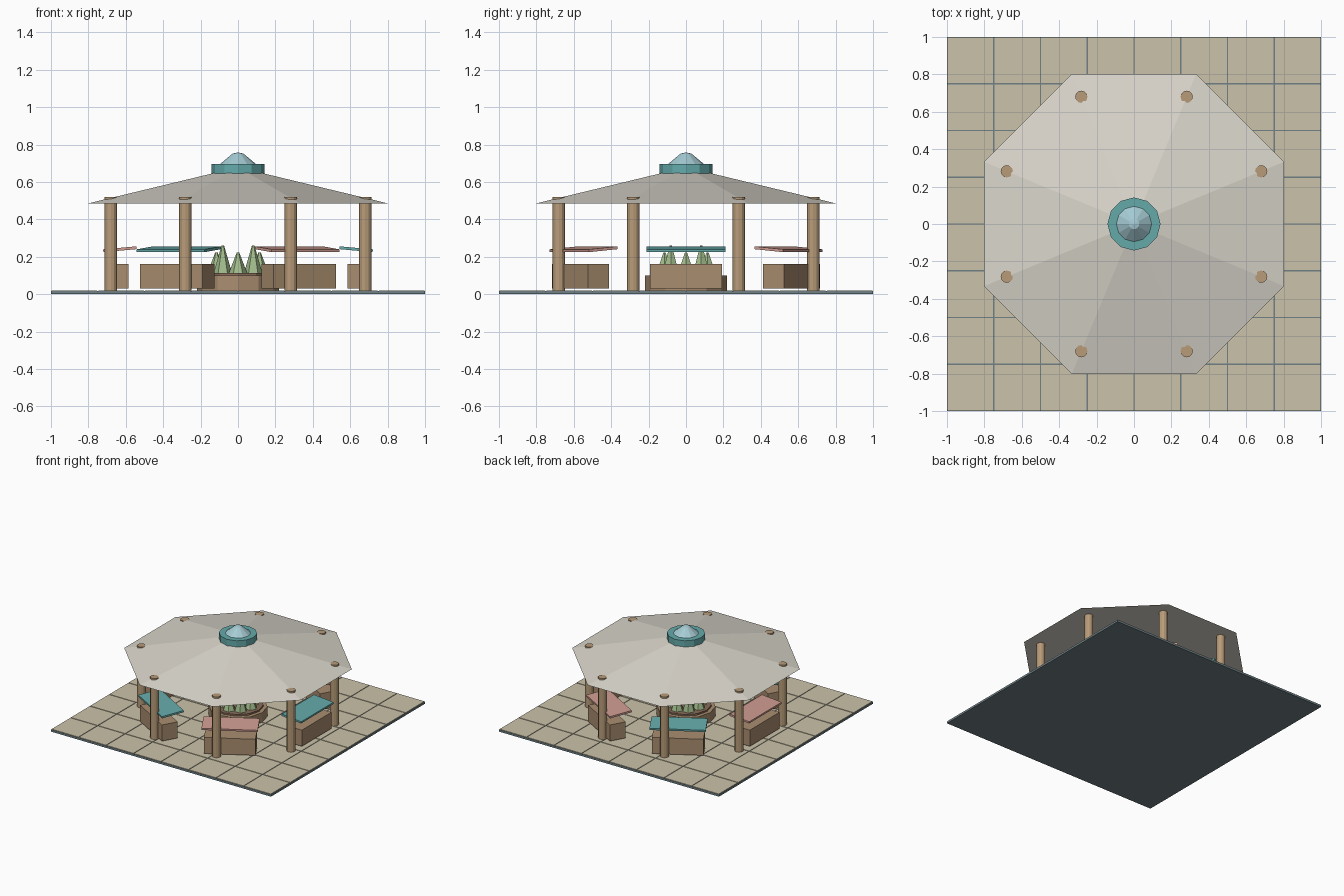
import bpy, bmesh, math
from mathutils import Matrix

if "Cube" in bpy.data.objects:
    bpy.data.objects.remove(bpy.data.objects["Cube"])


def material(name, rgb):
    m = bpy.data.materials.new(name)
    m.diffuse_color = (*rgb, 1)
    m.use_nodes = True
    m.node_tree.nodes["Principled BSDF"].inputs["Base Color"].default_value = m.diffuse_color
    return m


SLATE = material("slate", (0.16, 0.22, 0.24))
SAND = material("sand", (0.60, 0.54, 0.40))
CANVAS = material("canvas", (0.70, 0.67, 0.60))
WOOD = material("wood", (0.48, 0.33, 0.19))
BOX = material("box_wood", (0.40, 0.27, 0.16))
SOIL = material("soil", (0.25, 0.15, 0.10))
TEAL = material("teal", (0.13, 0.40, 0.40))
PINK = material("pink", (0.62, 0.33, 0.28))
GLASS = material("glass", (0.38, 0.60, 0.66))
LEAF = material("leaf", (0.36, 0.50, 0.26))


def finish(name, bm, mat):
    bmesh.ops.recalc_face_normals(bm, faces=bm.faces)
    me = bpy.data.meshes.new(name)
    bm.to_mesh(me)
    bm.free()
    me.materials.append(mat)
    ob = bpy.data.objects.new(name, me)
    bpy.context.collection.objects.link(ob)
    return ob


def box(name, size, mtx, mat):
    bm = bmesh.new()
    bmesh.ops.create_cube(bm, size=1, matrix=mtx @ Matrix.Diagonal((*size, 1)))
    return finish(name, bm, mat)


def cone(name, r1, r2, z0, z1, sides, mat, x=0, y=0, turn=0):
    # regular frustum; turn is the angle of the first vertex
    bm = bmesh.new()
    bottom, top = [], []
    for i in range(sides):
        a = turn + math.tau * i / sides
        c, s = math.cos(a), math.sin(a)
        bottom.append(bm.verts.new((x + r1 * c, y + r1 * s, z0)))
        top.append(bm.verts.new((x + r2 * c, y + r2 * s, z1)))
    for i in range(sides):
        j = (i + 1) % sides
        bm.faces.new((bottom[i], bottom[j], top[j], top[i]))
    bm.faces.new(bottom[::-1])
    bm.faces.new(top)
    return finish(name, bm, mat)


# Paved ground: slab with a grid of thin tiles
box("ground_slab", (2, 2, 0.016), Matrix.Translation((0, 0, 0.008)), SLATE)
bm = bmesh.new()
for i in range(8):
    for j in range(8):
        m = Matrix.Translation((-0.875 + 0.25 * i, -0.875 + 0.25 * j, 0.0175))
        bmesh.ops.create_cube(bm, size=1, matrix=m @ Matrix.Diagonal((0.243, 0.243, 0.005, 1)))
finish("paving_tiles", bm, SAND)

# Octagonal roof and its posts
EIGHTH = math.tau / 16
cone("roof", 0.868, 0.11, 0.485, 0.654, 8, CANVAS, turn=EIGHTH)
for i in range(8):
    a = EIGHTH + math.tau * i / 8
    cone(f"post_{i + 1}", 0.033, 0.033, 0.015, 0.52, 12, WOOD,
         0.736 * math.cos(a), 0.736 * math.sin(a))

# Roof lantern: collar and faceted skylight
cone("roof_collar", 0.142, 0.142, 0.645, 0.697, 12, TEAL)
cone("skylight", 0.097, 0.028, 0.695, 0.752, 12, GLASS)
cone("skylight_tip", 0.028, 0.003, 0.752, 0.757, 12, GLASS)

# Central planter with a ring of conical plants
cone("planter", 0.22, 0.22, 0.018, 0.10, 12, BOX)
cone("planter_soil", 0.19, 0.19, 0.10, 0.113, 12, SOIL)
for i in range(8):
    a = math.tau * i / 8
    cone(f"plant_{i + 1}", 0.05, 0.007, 0.11, 0.26 if i % 2 else 0.222, 6, LEAF,
         0.115 * math.cos(a), 0.115 * math.sin(a))

# Six market stalls: counter and tilted awning
for i in range(6):
    spin = Matrix.Rotation(math.tau * i / 6, 4, 'Z')
    box(f"stall_counter_{i + 1}", (0.13, 0.385, 0.133),
        spin @ Matrix.Translation((0.65, 0, 0.0955)), BOX)
    tilt = Matrix.Rotation(0.09, 4, 'Y')
    box(f"stall_awning_{i + 1}", (0.178, 0.42, 0.015),
        spin @ Matrix.Translation((0.632, 0, 0.24)) @ tilt, PINK if i % 2 else TEAL)
